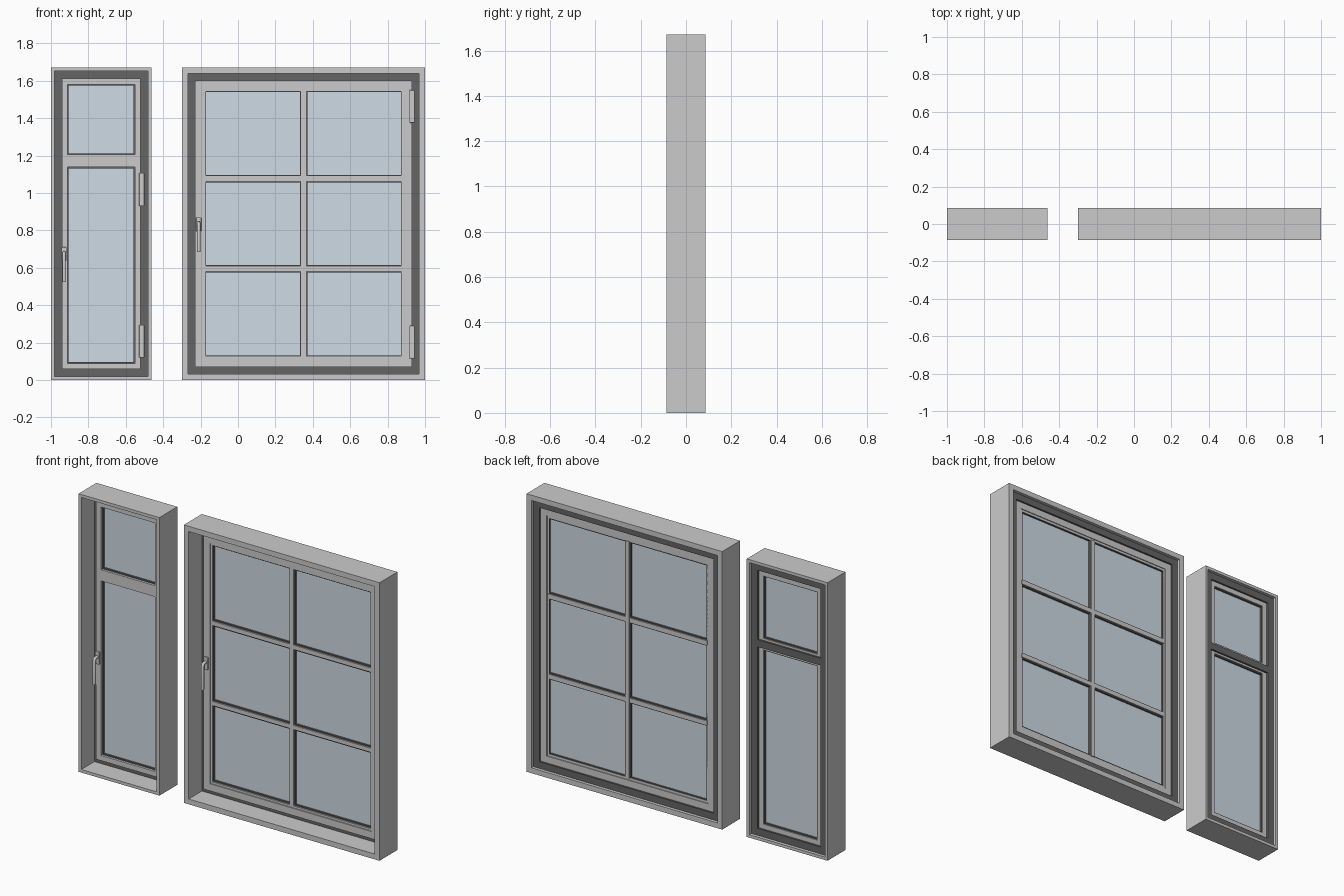
import bpy, bmesh

if "Cube" in bpy.data.objects:
    bpy.data.objects.remove(bpy.data.objects["Cube"])


def material(name, color):
    m = bpy.data.materials.new(name)
    m.diffuse_color = color
    m.use_nodes = True
    m.node_tree.nodes["Principled BSDF"].inputs["Base Color"].default_value = m.diffuse_color
    return m


DARK = material("dark_rubber", (0.13, 0.13, 0.13, 1))
GLASS = material("pale_glass", (0.62, 0.71, 0.78, 1))


def finish(name, bm, mat=None, bevel=0):
    bmesh.ops.recalc_face_normals(bm, faces=bm.faces)
    me = bpy.data.meshes.new(name)
    bm.to_mesh(me)
    bm.free()
    ob = bpy.data.objects.new(name, me)
    bpy.context.collection.objects.link(ob)
    if mat:
        me.materials.append(mat)
    if bevel:
        b = ob.modifiers.new("bevel", 'BEVEL')
        b.width, b.segments = bevel, 2
    return ob


def box(name, x0, x1, y0, y1, z0, z1, mat=None, bevel=0):
    bm = bmesh.new()
    bmesh.ops.create_cube(bm, size=1)
    for v in bm.verts:
        v.co = ((x0 + x1) / 2 + v.co.x * (x1 - x0),
                (y0 + y1) / 2 + v.co.y * (y1 - y0),
                (z0 + z1) / 2 + v.co.z * (z1 - z0))
    return finish(name, bm, mat, bevel)


def ring(name, rect, width, y0, y1, mat=None):
    """Rectangular mitred frame; rect = outer x0, x1, z0, z1."""
    x0, x1, z0, z1 = rect
    bm = bmesh.new()
    loops = []
    for inset, y in ((0, y0), (0, y1), (width, y1), (width, y0)):
        a, b, c, d = x0 + inset, x1 - inset, z0 + inset, z1 - inset
        loops.append([bm.verts.new(p) for p in
                      ((a, y, c), (b, y, c), (b, y, d), (a, y, d))])
    for i in range(4):
        p, q = loops[i], loops[(i + 1) % 4]
        for j in range(4):
            k = (j + 1) % 4
            bm.faces.new((p[j], p[k], q[k], q[j]))
    return finish(name, bm, mat)


def shrink(rect, d):
    return rect[0] + d, rect[1] - d, rect[2] + d, rect[3] - d


def pane(name, rect):
    """Glass sheet with its rubber seal."""
    x0, x1, z0, z1 = rect
    box(name + "_glass", x0, x1, 0.025, 0.04, z0, z1, GLASS)
    ring(name + "_seal", rect, 0.007, 0.014, 0.05, DARK)


def handle(name, x, top):
    """Back plate, neck and hanging lever."""
    box(name + "_plate", x - 0.014, x + 0.014, -0.01, 0.002, top - 0.075, top, None, 0.004)
    cu = bpy.data.curves.new(name + "_lever", 'CURVE')
    cu.dimensions = '3D'
    cu.bevel_depth, cu.bevel_resolution, cu.use_fill_caps = 0.009, 3, True
    pts = [(0, 0), (-0.022, 0), (-0.032, -0.004), (-0.036, -0.016), (-0.036, -0.155)]
    sp = cu.splines.new('POLY')
    sp.points.add(len(pts) - 1)
    for p, (y, z) in zip(sp.points, pts):
        p.co = (x, y, top - 0.03 + z, 1)
    bpy.context.collection.objects.link(bpy.data.objects.new(name + "_lever", cu))


def hinges(name, x, spans):
    for i, (z0, z1) in enumerate(spans):
        box(f"{name}_hinge_{i + 1}", x - 0.014, x + 0.014, -0.012, 0.042, z0, z1, None, 0.004)


# narrow window: outer frame, dark rebate and sash
narrow = (-1.0, -0.463, 0.0, 1.67)
ring("narrow_outer_frame", narrow, 0.018, -0.085, 0.085)
ring("narrow_rebate", shrink(narrow, 0.018), 0.042, 0.04, 0.066, DARK)
sash = shrink(narrow, 0.058)
ring("narrow_sash", sash, 0.031, 0.0, 0.055)
box("narrow_transom", -0.912, -0.551, 0.0, 0.055, 1.138, 1.205)
box("narrow_rebate_transom", -0.942, -0.521, 0.055, 0.066, 1.15, 1.193, DARK)
pane("narrow_upper", (-0.912, -0.551, 1.205, 1.582))
pane("narrow_lower", (-0.912, -0.551, 0.089, 1.138))
handle("narrow", -0.93, 0.71)
hinges("narrow", -0.515, [(0.12, 0.295), (0.93, 1.108)])

# wide window: outer frame, dark rebate, sash and inner glazing bead
wide = (-0.3, 1.0, 0.0, 1.67)
ring("wide_outer_frame", wide, 0.032, -0.085, 0.085)
ring("wide_rebate", shrink(wide, 0.032), 0.04, 0.04, 0.066, DARK)
ring("wide_sash", shrink(wide, 0.07), 0.043, 0.0, 0.055)
bead = shrink(wide, 0.113)
ring("wide_glazing_bead", bead, 0.012, 0.006, 0.05)

# glazing bars and the six panes
xs = [(-0.178, 0.338), (0.364, 0.878)]
zs = [(0.125, 0.583), (0.608, 1.064), (1.09, 1.546)]
box("wide_vertical_bar", xs[0][1], xs[1][0], 0.006, 0.056, zs[0][0], zs[2][1])
for i in range(2):
    box(f"wide_horizontal_bar_{i + 1}", xs[0][0], xs[1][1], 0.007, 0.055, zs[i][1], zs[i + 1][0])
for i, x in enumerate(xs):
    for j, z in enumerate(zs):
        pane(f"wide_pane_{i + 1}_{j + 1}", x + z)
handle("wide", -0.21, 0.87)
hinges("wide", 0.93, [(0.115, 0.29), (1.375, 1.55)])
